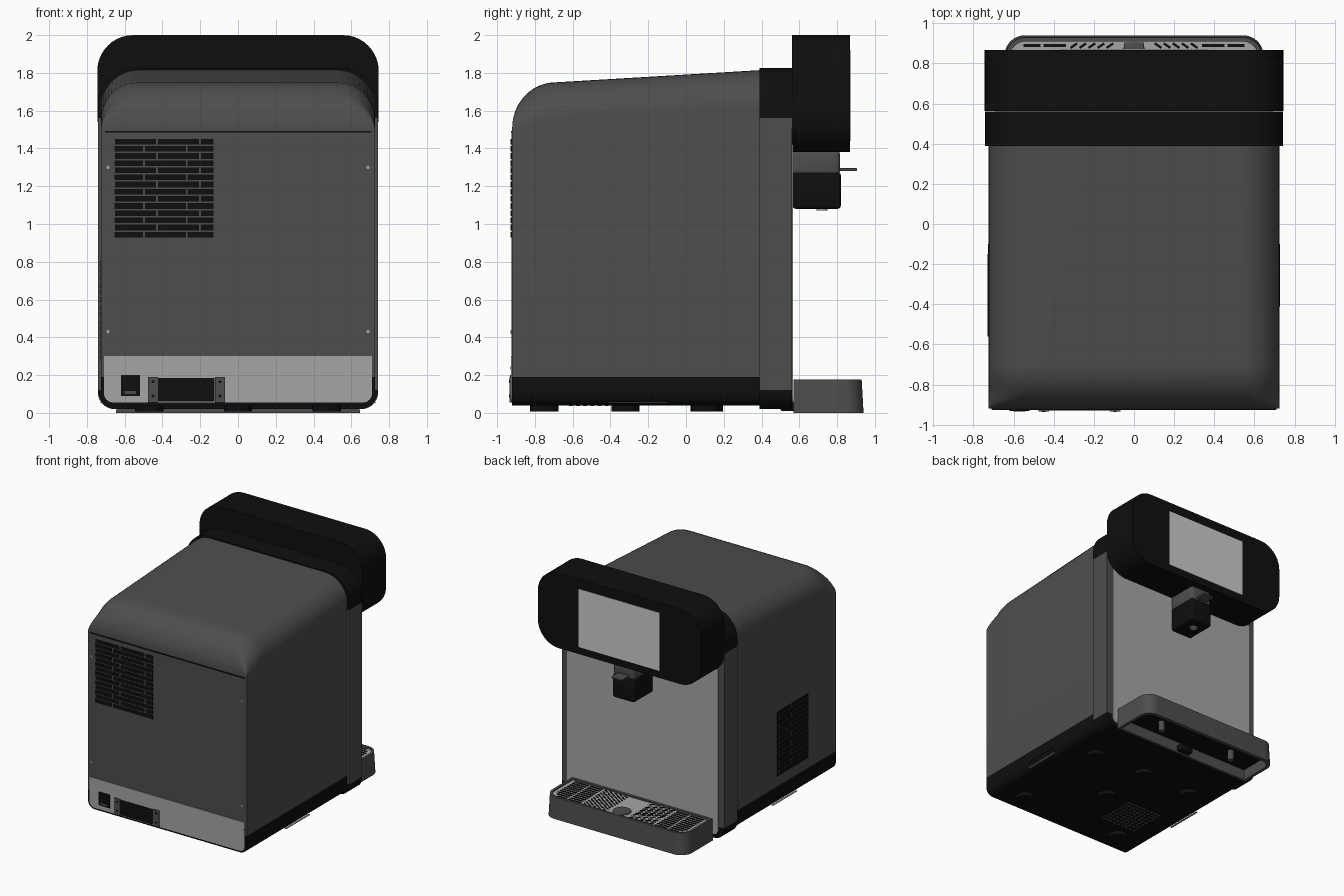
import bpy, bmesh
from math import sin, cos, pi, sqrt
from mathutils import Matrix, Vector

old = bpy.data.objects.get("Cube")
if old:
    bpy.data.objects.remove(old)


def material(name, rgb):
    m = bpy.data.materials.new(name)
    m.use_nodes = True
    m.diffuse_color = (*rgb, 1)
    m.node_tree.nodes["Principled BSDF"].inputs["Base Color"].default_value = (*rgb, 1)
    return m


DARK = material("dark grey", (.075, .075, .075))
BLACK = material("black", (.0045, .0045, .0045))
LIGHT = material("light grey", (.38, .38, .38))
SCREEN = material("screen grey", (.6, .6, .6))


def finish(name, bm, mats, smooth=True):
    bmesh.ops.recalc_face_normals(bm, faces=bm.faces)
    me = bpy.data.meshes.new(name)
    bm.to_mesh(me)
    bm.free()
    for m in mats:
        me.materials.append(m)
    ob = bpy.data.objects.new(name, me)
    bpy.context.collection.objects.link(ob)
    if smooth:
        bpy.ops.object.select_all(action='DESELECT')
        ob.select_set(True)
        bpy.context.view_layer.objects.active = ob
        bpy.ops.object.shade_smooth_by_angle(angle=.6)
    return ob


def arc(cx, cy, r, start, n=10):
    return [(cx + r * cos(start + pi / 2 * i / n), cy + r * sin(start + pi / 2 * i / n))
            for i in range(n + 1)]


def section(w, low, high, r_low, r_high):
    """Closed outline, mirrored in x, rounded at the bottom and the top."""
    half = arc(w - r_low, low + r_low, r_low, -pi / 2) + arc(w - r_high, high - r_high, r_high, 0)
    return half + [(-x, z) for x, z in reversed(half)]


def skin(bm, loops, closed=False):
    """Bridge equal loops of points; cap the ends unless the chain closes."""
    rings = [[bm.verts.new(p) for p in loop] for loop in loops]
    pairs = list(zip(rings, rings[1:])) + ([(rings[-1], rings[0])] if closed else [])
    for a, b in pairs:
        for i in range(len(a)):
            j = (i + 1) % len(a)
            bm.faces.new((a[i], a[j], b[j], b[i]))
    if not closed:
        bm.faces.new(rings[0])
        bm.faces.new(rings[-1])


def loft_y(name, stations, mats, cuts=(), rule=None):
    """Loft outlines along y, cut at heights and colour the bands."""
    bm = bmesh.new()
    skin(bm, [[(x, y, z) for x, z in sec] for y, sec in stations])
    for z in cuts:
        bmesh.ops.bisect_plane(bm, geom=bm.verts[:] + bm.edges[:] + bm.faces[:],
                               plane_co=(0, 0, z), plane_no=(0, 0, 1))
    if rule:
        for f in bm.faces:
            f.material_index = rule(f.calc_center_median().z)
    return finish(name, bm, mats)


def add_box(bm, x, y, z, turn=0):
    centre = Vector([(a + b) / 2 for a, b in (x, y, z)])
    size = [b - a for a, b in (x, y, z)]
    bmesh.ops.create_cube(bm, size=1, matrix=Matrix.Translation(centre)
                          @ Matrix.Rotation(turn, 4, 'Z') @ Matrix.Diagonal((*size, 1)))


def box(name, x, y, z, mat, bevel=0):
    bm = bmesh.new()
    add_box(bm, x, y, z)
    if bevel:
        bmesh.ops.bevel(bm, geom=bm.edges[:], offset=bevel, segments=3, affect='EDGES', profile=.5)
    return finish(name, bm, [mat], bool(bevel))


def disc(name, pos, r, depth, mat, axis='Z'):
    bm = bmesh.new()
    rot = Matrix.Rotation(pi / 2, 4, 'X') if axis == 'Y' else Matrix()
    bmesh.ops.create_cone(bm, cap_ends=True, segments=24, radius1=r, radius2=r, depth=depth,
                          matrix=Matrix.Translation(pos) @ rot)
    return finish(name, bm, [mat])


# Main housing: sloping top that rolls over at the service side
BACK, SEAM = -.92, .40
stations = []
for i in range(13):
    t = pi / 2 * i / 12
    y, top = -.69 - .23 * cos(t), 1.51 + .24 * sin(t)
    stations.append((y, section(.725, .04, top, .06, max(.004, min(.19, top - 1.505)))))
stations.append((SEAM, section(.725, .04, 1.815, .06, .2)))
loft_y("housing", stations, [DARK, BLACK], (.19,), lambda z: int(z < .19))

# Collar around the dispensing side, and its front plate
loft_y("collar", [(.39, section(.742, .02, 1.825, .09, .2)), (.56, section(.742, .02, 1.825, .09, .2))],
       [DARK, BLACK], (.12, 1.56), lambda z: int(z < .12 or z > 1.56))
loft_y("front_plate", [(.558, section(.69, .05, 1.42, .05, .01)), (.566, section(.69, .05, 1.42, .05, .01))],
       [LIGHT])

# Head with display
head = section(.745, 1.38, 2.0, .19, .19)
loft_y("head", [(.562, head), (.868, head)], [BLACK])
box("display", (-.37, .37), (.866, .872), (1.44, 1.92), SCREEN)

# Dispensing nozzle
box("nozzle_mount", (-.095, .095), (.56, .815), (1.26, 1.39), DARK, .02)
box("nozzle", (-.1, .1), (.565, .82), (1.08, 1.275), BLACK, .018)
box("nozzle_lever", (-.05, .05), (.8, .905), (1.28, 1.296), DARK, .005)
disc("spout", (0, .72, 1.078), .03, .012, LIGHT)

# Service panels on the back
box("upper_panel", (-.705, .705), (BACK - .005, BACK + .002), (.305, 1.485), DARK)
box("panel_seam", (-.705, .705), (BACK - .006, BACK), (1.485, 1.493), BLACK)
panel = section(.71, .055, .3, .05, .005)
loft_y("lower_panel", [(BACK - .006, panel), (BACK + .002, panel)], [LIGHT])
box("power_socket", (-.62, -.52), (BACK - .012, BACK), (.09, .2), BLACK)
box("socket_pins", (-.6, -.54), (BACK - .014, BACK), (.1, .115), DARK)
box("cable_recess", (-.425, -.125), (BACK - .01, BACK), (.06, .185), BLACK)
for i, x in enumerate((-.45, -.095)):
    box(f"recess_bracket_{i}", (x - .027, x + .027), (BACK - .014, BACK), (.055, .19), DARK)
    for z in (.09, .165):
        disc(f"bracket_screw_{i}_{z}", (x, BACK - .014, z), .008, .006, BLACK, 'Y')
for side in (-1, 1):
    for z in (.24, .43, 1.3):
        disc(f"panel_screw_{side}_{z}", (side * .688, BACK - .005, z), .009, .006, LIGHT, 'Y')
    box(f"side_grip_{side}", sorted((side * .723, side * .728)), (-.41, -.1), (.1, .106), BLACK)
    box(f"side_strip_{side}", sorted((side * .712, side * .727)), (-.41, -.1), (.052, .058), LIGHT)


def vent(name, start, width, low, high, rows, place):
    """Rows of slots laid like bricks; place maps a slot to box extents."""
    bm = bmesh.new()
    pitch, step = (high - low) / rows, .227
    for r in range(rows):
        a = start - (.08 if r % 2 else .15) + step * .35
        while a > start:
            a -= step
        while a < start + width:
            s, e = max(a + .005, start), min(a + step - .005, start + width)
            if e - s > .01:
                add_box(bm, *place((s, e), (low + pitch * r + .004, low + pitch * (r + 1) - .004)))
            a += step
    finish(name, bm, [BLACK], False)


vent("back_vent", -.655, .525, .925, 1.455, 14, lambda u, z: (u, (BACK - .008, BACK), z))
vent("side_vent", -.56, .41, .27, .81, 14, lambda u, z: ((-.729, -.723), u, z))

# Underside: feet and air grille
for i, (x, y) in enumerate([(-.47, -.75), (.47, -.75), (-.47, .1), (.47, .1), (0, .12), (0, -.32)]):
    disc(f"foot_{i}", (x, y, .025), .075, .035, BLACK)
bm = bmesh.new()
for i in range(9):
    for j in range(9):
        add_box(bm, (-.52 + i * .038, -.5 + i * .038), (-.62 + j * .038, -.6 + j * .038), (.036, .042))
finish("underside_grille", bm, [DARK], False)


# Drip tray: hollow wall, grille and slots
def tray_loop(w, front, z, r):
    half = [(w, .57)] + arc(w - r, front - r, r, 0)
    return [(x, y, z) for x, y in half + [(-x, y) for x, y in reversed(half)]]


def inset_loop(z, d=.02):
    loop = tray_loop(.64 - d, .93 - d, z, .08)
    return [(x, max(y, .57 + d), z) for x, y, z in loop]


bm = bmesh.new()
skin(bm, [tray_loop(.645, .94, 0, .1), tray_loop(.64, .93, .178, .1),
          inset_loop(.178), inset_loop(0)], closed=True)
finish("drip_tray", bm, [DARK])
bm = bmesh.new()
skin(bm, [inset_loop(.15, .018), inset_loop(.168, .018)])
finish("drip_grille", bm, [LIGHT])
bm = bmesh.new()
skin(bm, [inset_loop(.09, .018), inset_loop(.149, .018)])
finish("tray_floor", bm, [BLACK])

bm = bmesh.new()
for side in (-1, 1):
    for k in range(10):
        y = .61 + k * .031
        edge = .59 - max(0, y - .84) * .8
        for a, b in ((.34, .45), (.465, edge)):
            add_box(bm, sorted((side * a, side * b)), (y - .008, y + .008), (.166, .171))
        for j in range(5):
            x = side * (.12 + j * .045)
            if sqrt(x * x + (y - .83) ** 2) > .11:
                add_box(bm, (x - .02, x + .02), (y - .006, y + .006), (.166, .171), -side * .6)
finish("grille_slots", bm, [BLACK], False)
disc("grille_drain", (0, .835, .17), .07, .008, DARK)
for side in (-1, 1):
    disc(f"tray_post_{side}", (side * .35, .75, .05), .025, .09, DARK)
box("tray_hook", (-.06, .06), (.5, .64), (.01, .06), BLACK, .01)
